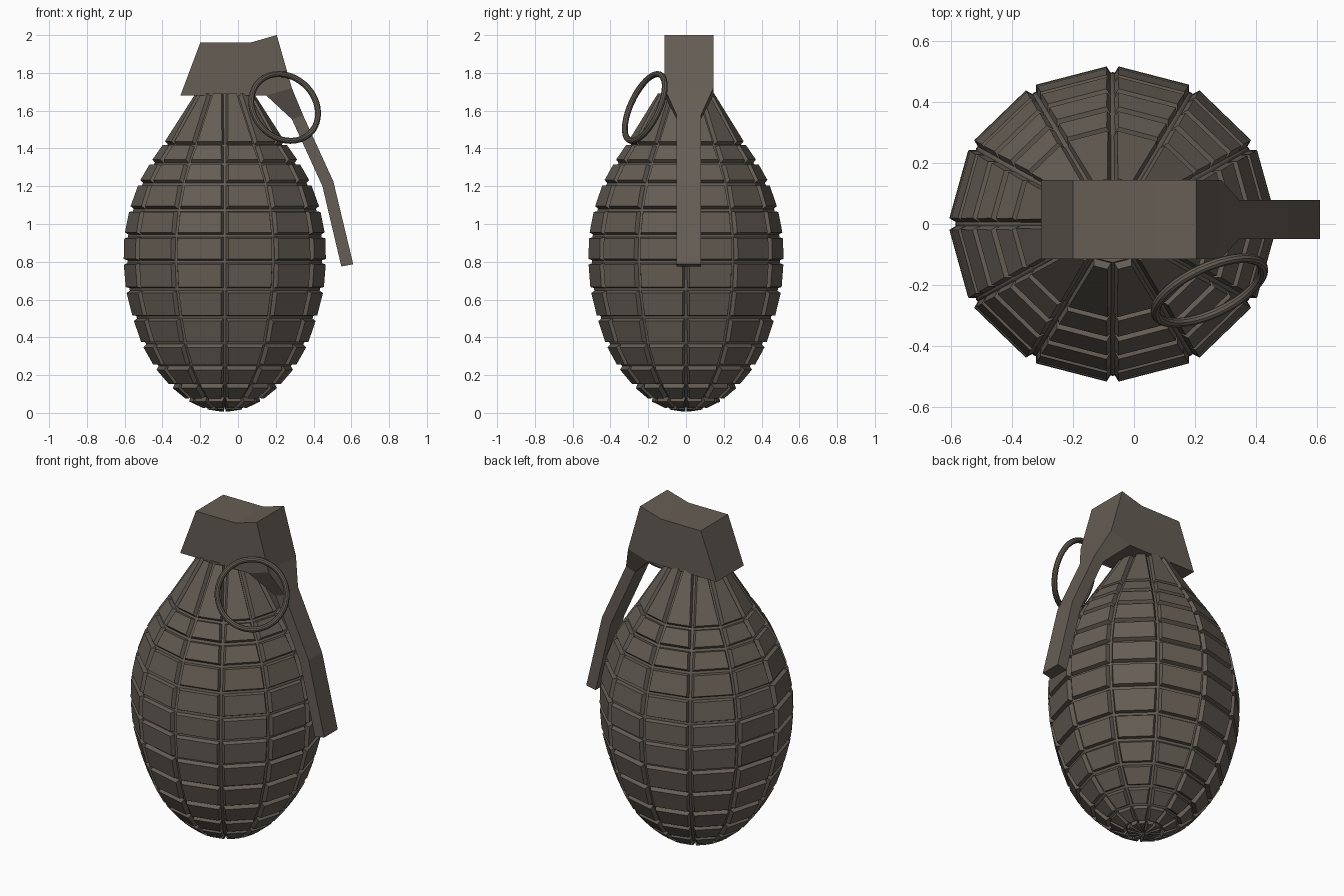
import bpy, bmesh, math
from mathutils import Vector

if "Cube" in bpy.data.objects:
    bpy.data.objects.remove(bpy.data.objects["Cube"])

mat = bpy.data.materials.new("dark olive brown")
mat.diffuse_color = (0.13, 0.11, 0.09, 1)
mat.use_nodes = True
mat.node_tree.nodes["Principled BSDF"].inputs["Base Color"].default_value = mat.diffuse_color


def finish(bm, name):
    bmesh.ops.recalc_face_normals(bm, faces=bm.faces)
    me = bpy.data.meshes.new(name)
    bm.to_mesh(me)
    bm.free()
    me.materials.append(mat)
    ob = bpy.data.objects.new(name, me)
    bpy.context.collection.objects.link(ob)
    return ob


# Segmented body: 12-sided lathe, each face raised as a bevelled plate
profile = [(0.105, 0.02), (0.20, 0.065), (0.29, 0.14), (0.375, 0.24), (0.442, 0.36),
           (0.49, 0.50), (0.528, 0.65), (0.54, 0.80), (0.536, 0.94), (0.508, 1.08),
           (0.458, 1.22), (0.395, 1.33), (0.325, 1.43), (0.15, 1.69)]
SIDES, DEPTH = 12, 0.024
bm = bmesh.new()
rings = [[bm.verts.new((r * math.cos(i * math.tau / SIDES),
                        r * math.sin(i * math.tau / SIDES), z)) for i in range(SIDES)]
         for r, z in profile]
pole = bm.verts.new((0, 0, 0.004))
for i in range(SIDES):
    j = (i + 1) % SIDES
    bm.faces.new((pole, rings[0][j], rings[0][i]))
    for a, b in zip(rings, rings[1:]):
        bm.faces.new((a[i], a[j], b[j], b[i]))
cap = bm.faces.new(rings[-1])
bm.normal_update()
moves = [(v, v.normal.copy()) for v in bm.verts if v not in rings[-1]]
for v, n in moves:
    v.co -= n * DEPTH
for v in rings[-1]:
    v.co.x *= 0.87
    v.co.y *= 0.87
for f in [f for f in bm.faces if f is not cap]:
    size = min(e.calc_length() for e in f.edges)
    t = min(0.010, size * 0.12)
    bmesh.ops.inset_individual(bm, faces=[f], thickness=t, depth=0)
    bmesh.ops.inset_individual(bm, faces=[f], thickness=t, depth=DEPTH)
for v in bm.verts:
    v.co.x = v.co.x - 0.07
    v.co.y *= 0.965
    v.co.z = max(v.co.z, 0.0)
finish(bm, "segmented_body")


# Lofted strip: sections of (lower point, upper point, half width) in the xz plane
def loft(name, sections, yc=0.015):
    bm = bmesh.new()
    loops = []
    for (x0, z0), (x1, z1), w in sections:
        loops.append([bm.verts.new(p) for p in ((x0, yc - w, z0), (x0, yc + w, z0),
                                                (x1, yc + w, z1), (x1, yc - w, z1))])
    for a, b in zip(loops, loops[1:]):
        for i in range(4):
            j = (i + 1) % 4
            bm.faces.new((a[i], a[j], b[j], b[i]))
    bm.faces.new(loops[0])
    bm.faces.new(loops[-1])
    bmesh.ops.remove_doubles(bm, verts=bm.verts, dist=0.0005)
    return finish(bm, name)


# Fuse hood and safety lever
loft("fuse_hood", [((-0.305, 1.68), (-0.20, 1.96), 0.13),
                   ((0.0, 1.68), (0.065, 1.96), 0.13),
                   ((0.15, 1.68), (0.205, 2.0), 0.13),
                   ((0.15, 1.68), (0.285, 1.72), 0.13)])
loft("safety_lever", [((0.15, 1.68), (0.285, 1.72), 0.13),
                      ((0.285, 1.555), (0.345, 1.575), 0.064),
                      ((0.447, 1.20), (0.505, 1.225), 0.064),
                      ((0.547, 0.775), (0.61, 0.787), 0.064)])

# Pull ring
normal = Vector((-0.39, 0.835, -0.39))
bpy.ops.mesh.primitive_torus_add(major_segments=40, minor_segments=10, major_radius=0.192,
                                 minor_radius=0.016, location=(0.247, -0.218, 1.617),
                                 rotation=normal.to_track_quat('Z', 'Y').to_euler())
ring = bpy.context.object
ring.name = "pull_ring"
ring.data.materials.append(mat)
bpy.ops.object.shade_smooth_by_angle()
